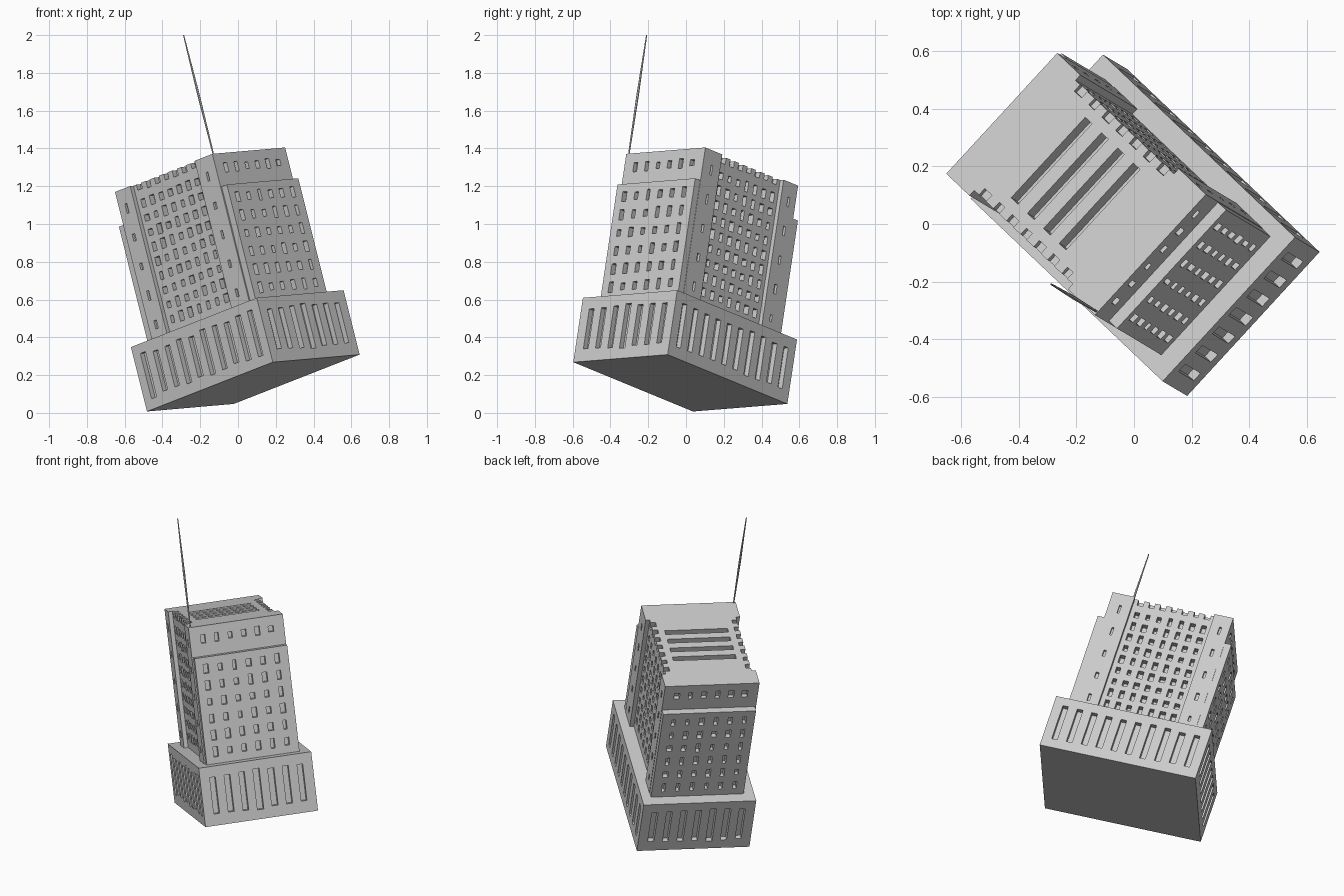
import bpy, bmesh, random
from mathutils import Matrix, Vector

random.seed(4)
if "Cube" in bpy.data.objects:
    bpy.data.objects.remove(bpy.data.objects["Cube"], do_unlink=True)

# One stone grey for the whole building
stone = bpy.data.materials.new("stone_grey")
stone.use_nodes = True
GREY = (0.6, 0.6, 0.6, 1)
stone.diffuse_color = GREY
stone.node_tree.nodes["Principled BSDF"].inputs["Base Color"].default_value = GREY

# Tilted building frame: a = width, b = depth, h = height
u = Vector((0.676, 0.735, 0.059)).normalized()
v = Vector((-0.69, 0.671, -0.2725))
v = (v - u * v.dot(u)).normalized()
w = u.cross(v)
TILT = Matrix.Translation((0.081, -0.03, 0.158)) @ Matrix((u, v, w)).transposed().to_4x4()

BASE_TOP, LEDGE, ROOF = 0.355, 0.995, 1.176
SIDE, END, SLAB_END = 0.285, 0.37, 0.41
BAY_LOW, BAY_HIGH, FACADE = -0.235, 0.255, 0.26


def to_object(bm, name):
    bmesh.ops.recalc_face_normals(bm, faces=bm.faces)
    mesh = bpy.data.meshes.new(name)
    bm.to_mesh(mesh)
    bm.free()
    mesh.materials.append(stone)
    obj = bpy.data.objects.new(name, mesh)
    bpy.context.collection.objects.link(obj)
    return obj


def boxes(name, items):
    """Join boxes given as (centre, size) into one object."""
    bm = bmesh.new()
    for centre, size in items:
        bmesh.ops.create_cube(bm, size=1, matrix=Matrix.Translation(centre) @ Matrix.Diagonal((*size, 1)))
    return to_object(bm, name)


def carve(obj, items):
    """Cut boxes out of the object, then stand it in the tilted frame."""
    if items:
        cutter = boxes("cutter", items)
        cutter.hide_render = True
        mod = obj.modifiers.new("cut", "BOOLEAN")
        mod.operation, mod.solver, mod.object = "DIFFERENCE", "EXACT", cutter
        bpy.context.view_layer.update()
        baked = bpy.data.meshes.new_from_object(obj.evaluated_get(bpy.context.evaluated_depsgraph_get()))
        obj.modifiers.clear()
        obj.data = baked
        bpy.data.objects.remove(cutter, do_unlink=True)
    obj.data.transform(TILT)


def openings(face, plane, mid, cols, pitch, heights, width, tall, depth, jitter=0.25):
    """Grid of recesses on a side ('a') or end ('b') face at a signed plane."""
    out = []
    for h in heights:
        for c in range(cols):
            t = mid + (c - (cols - 1) / 2) * pitch
            wid = width * random.uniform(1 - jitter, 1 + jitter)
            hi = tall * random.uniform(1 - jitter, 1 + jitter)
            if face == "a":
                out.append(((plane, t, h), (2 * depth, wid, hi)))
            else:
                out.append(((t, plane, h), (wid, 2 * depth, hi)))
    return out


# Podium with tall slots all round
podium = boxes("podium", [((0, 0, BASE_TOP / 2), (0.68, 0.956, BASE_TOP))])
slots = []
for s in (-1, 1):
    slots += openings("b", s * 0.478, 0, 7, 0.088, [0.18], 0.036, 0.235, 0.03, 0.08)
    slots += openings("a", s * 0.34, 0, 10, 0.09, [0.18], 0.036, 0.235, 0.03, 0.08)
carve(podium, slots)

# Tower core: four corner piers with recessed bays between them
half = [(SIDE, -END), (SIDE, BAY_LOW), (FACADE, BAY_LOW),
        (FACADE, BAY_HIGH), (SIDE, BAY_HIGH), (SIDE, END)]
outline = half + [(-a, b) for a, b in reversed(half)]
bm = bmesh.new()
floor = bm.faces.new([bm.verts.new((a, b, BASE_TOP - 0.01)) for a, b in outline])
top = bmesh.ops.extrude_face_region(bm, geom=[floor])
bmesh.ops.translate(bm, vec=(0, 0, ROOF - BASE_TOP + 0.01),
                    verts=[g for g in top["geom"] if isinstance(g, bmesh.types.BMVert)])
tower = to_object(bm, "tower")

cuts = []
bay_mid = (BAY_LOW + BAY_HIGH) / 2
rows = [0.43 + 0.08 * r for r in range(9)]
for s in (-1, 1):
    # bay windows, roof edge notches, pier slits, upper end windows
    cuts += openings("a", s * FACADE, bay_mid, 7, 0.068, rows, 0.028, 0.045, 0.035)
    cuts += openings("a", s * FACADE, bay_mid, 7, 0.068, [ROOF], 0.032, 0.07, 0.03, 0.15)
    for mid in (-0.3, 0.315):
        cuts += openings("a", s * SIDE, mid, 1, 1, rows[::2], 0.016, 0.045, 0.015)
    cuts += openings("b", s * END, 0, 6, 0.082, [1.098], 0.028, 0.045, 0.025)
# Long grooves across the roof
for b in (-0.117, -0.039, 0.041, 0.122):
    cuts.append(((0, b, ROOF), (0.38, 0.034, 0.18)))
carve(tower, cuts)

# Projecting end slabs below the ledge
for s, name in ((-1, "front_slab"), (1, "back_slab")):
    slab = boxes(name, [((0.003, s * (SLAB_END + END - 0.01) / 2, (LEDGE + BASE_TOP) / 2),
                         (0.56, SLAB_END - END + 0.01, LEDGE - BASE_TOP))])
    carve(slab, openings("b", s * SLAB_END, 0, 6, 0.086,
                         [0.425 + 0.1 * r for r in range(6)], 0.026, 0.05, 0.03))

# Slender mast on one roof corner, thickest in the middle
bm = bmesh.new()
for low, high, r1, r2 in ((ROOF - 0.01, 1.5, 0.004, 0.007), (1.5, 1.832, 0.007, 0.003)):
    bmesh.ops.create_cone(bm, cap_ends=True, segments=6, radius1=r1, radius2=r2, depth=high - low,
                          matrix=Matrix.Translation((-0.272, -0.364, (low + high) / 2)))
carve(to_object(bm, "mast"), [])
